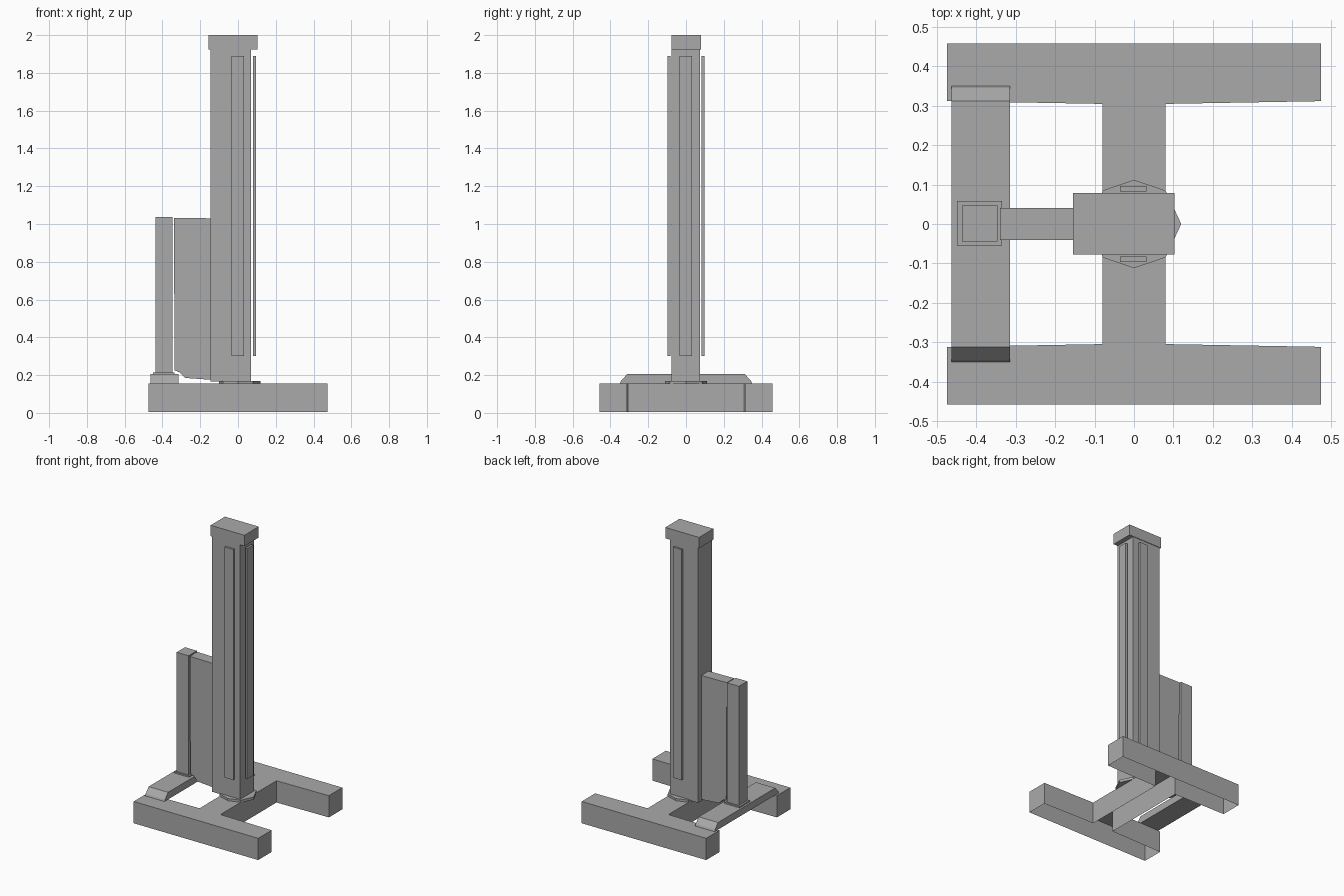
import bpy
import bmesh

cube = bpy.data.objects.get("Cube")
if cube:
    bpy.data.objects.remove(cube, do_unlink=True)

grey = bpy.data.materials.new("plain grey")
grey.use_nodes = True
colour = (0.4, 0.4, 0.4, 1)
grey.diffuse_color = colour
grey.node_tree.nodes["Principled BSDF"].inputs["Base Color"].default_value = colour


def finish(name, bm):
    bmesh.ops.recalc_face_normals(bm, faces=bm.faces[:])
    mesh = bpy.data.meshes.new(name)
    bm.to_mesh(mesh)
    bm.free()
    mesh.materials.append(grey)
    obj = bpy.data.objects.new(name, mesh)
    bpy.context.collection.objects.link(obj)
    return obj


def prism(name, points, axis, low, high, open_bottom=False):
    """Extrude a flat outline along an axis from low to high."""
    bm = bmesh.new()

    def place(p, h):
        q = list(p)
        q.insert(axis, h)
        return q

    face = bm.faces.new([bm.verts.new(place(p, low)) for p in points])
    new = bmesh.ops.extrude_face_region(bm, geom=[face])["geom"]
    for v in new:
        if isinstance(v, bmesh.types.BMVert):
            v.co[axis] = high
    obj_faces = [f for f in bm.faces if all(abs(v.co[axis] - low) < 1e-6 for v in f.verts)]
    if open_bottom:
        bmesh.ops.delete(bm, geom=obj_faces, context="FACES_ONLY")
    elif not obj_faces:
        bm.faces.new([v for v in bm.verts if abs(v.co[axis] - low) < 1e-6])
    bm_obj = finish(name, bm)
    if open_bottom and bm_obj.data.polygons[0].normal.length == 0:
        bm_obj.data.update()
    return bm_obj


def box(name, x, y, z):
    outline = [(x[0], y[0]), (x[1], y[0]), (x[1], y[1]), (x[0], y[1])]
    return prism(name, outline, 2, *z)


# H-shaped base, a shell open underneath
quarter = [(0.08, 0.305), (0.475, 0.312), (0.475, 0.458)]
right_half = [(x, -y) for x, y in reversed(quarter)] + quarter
outline = right_half + [(-x, -y) for x, y in right_half]
prism("base", outline, 2, 0.005, 0.155, open_bottom=True)

# Column with its cap and floor collar
box("column", (-0.145, 0.07), (-0.077, 0.075), (0.165, 1.93))
box("column_cap", (-0.155, 0.103), (-0.077, 0.079), (1.925, 2.0))
collar = [(0.12, 0), (0.08, 0.085), (0, 0.112), (-0.08, 0.085),
          (-0.1, 0), (-0.08, -0.085), (0, -0.112), (0.08, -0.085)]
prism("column_collar", collar, 2, 0.152, 0.17)

# Long strips standing just proud of three column faces
for side, name in ((-1, "front_strip"), (1, "back_strip")):
    box(name, (-0.035, 0.032), sorted((side * 0.083, side * 0.097)), (0.3, 1.89))
box("side_strip", (0.08, 0.095), (-0.035, 0.032), (0.3, 1.89))

# Side panel with a sloping lower edge
panel = [(-0.34, 1.033), (-0.335, 0.225), (-0.31, 0.215), (-0.28, 0.185),
         (-0.14, 0.175), (-0.14, 1.03)]
prism("side_panel", panel, 1, -0.04, 0.04)

# Outer post and its foot
box("outer_post", (-0.437, -0.347), (-0.044, 0.047), (0.2, 1.036))
box("post_foot", (-0.45, -0.335), (-0.055, 0.058), (0.195, 0.214))

# Rail bridging the two base beams, with sloped ends
rail = [(-0.35, 0.156), (0.35, 0.156), (0.345, 0.168), (0.312, 0.205),
        (-0.312, 0.205), (-0.345, 0.168)]
prism("cross_rail", rail, 0, -0.463, -0.315)
